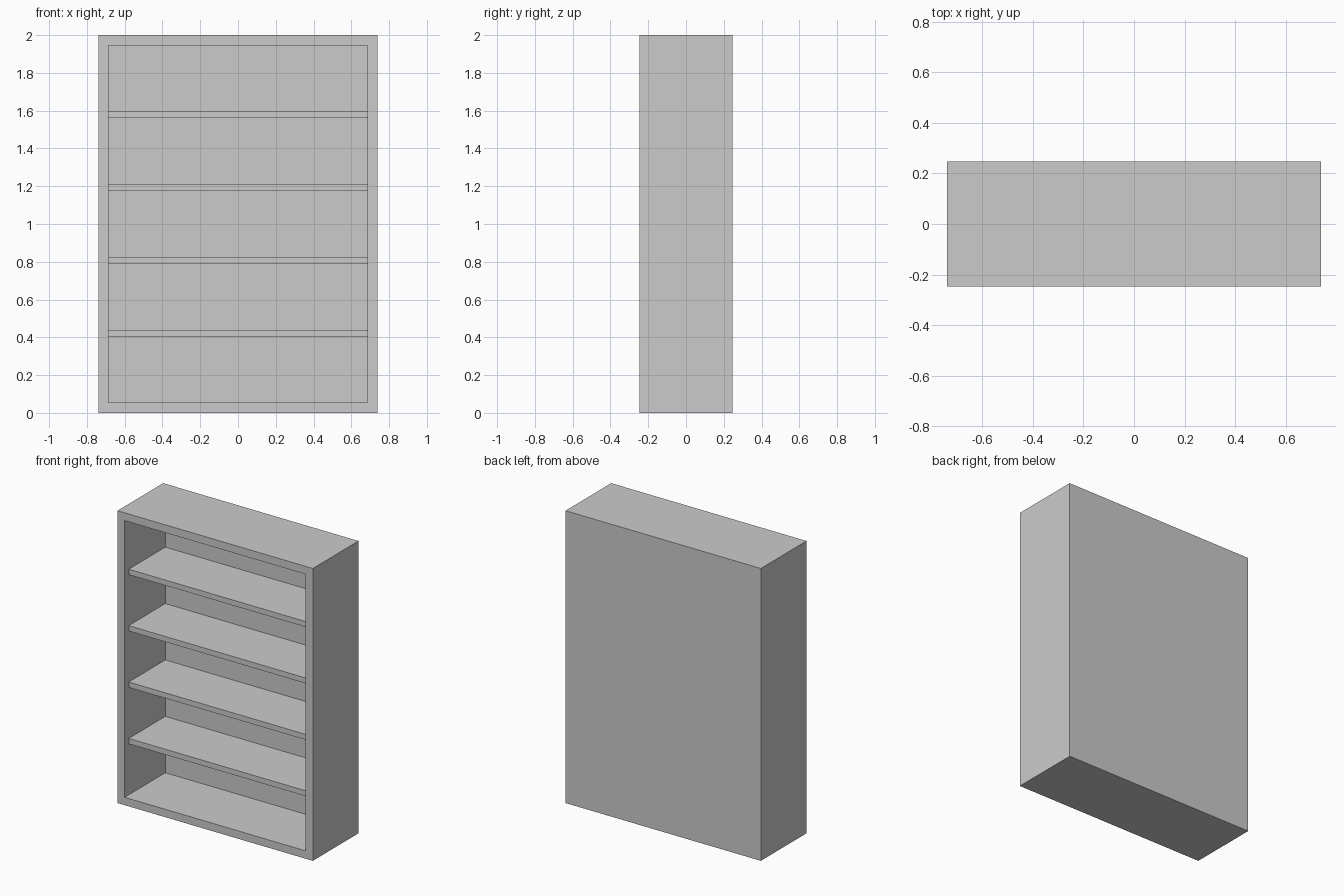
import bpy
import bmesh

if "Cube" in bpy.data.objects:
    bpy.data.objects.remove(bpy.data.objects["Cube"])

W, D, H = 1.478, 0.493, 2.0      # overall size
T = 0.054                        # case wall and back thickness
SHELF_T, RECESS, SHELVES = 0.037, 0.044, 4


def add_object(name, bm):
    mesh = bpy.data.meshes.new(name)
    bm.to_mesh(mesh)
    bm.free()
    obj = bpy.data.objects.new(name, mesh)
    bpy.context.collection.objects.link(obj)
    return obj


def box(size, centre):
    bm = bmesh.new()
    bmesh.ops.create_cube(bm, size=1)
    bmesh.ops.scale(bm, vec=size, verts=bm.verts)
    bmesh.ops.translate(bm, vec=centre, verts=bm.verts)
    bm.normal_update()
    return bm


# Case: a solid block hollowed from the front, leaving walls and a back
bm = box((W, D, H), (0, 0, H / 2))
front = next(f for f in bm.faces if f.normal.y < -0.9)
bmesh.ops.inset_region(bm, faces=[front], thickness=T, use_even_offset=True)
ext = bmesh.ops.extrude_face_region(bm, geom=[front])
verts = [v for v in ext["geom"] if isinstance(v, bmesh.types.BMVert)]
bmesh.ops.translate(bm, vec=(0, D - T, 0), verts=verts)
if front.is_valid:
    bmesh.ops.delete(bm, geom=[front], context='FACES_ONLY')
bmesh.ops.recalc_face_normals(bm, faces=bm.faces)
add_object("bookcase_case", bm)

# Shelves: evenly spaced, set back from the front edge
gap = (H - 2 * T - SHELVES * SHELF_T) / (SHELVES + 1)
y0, y1 = -D / 2 + RECESS, D / 2 - T
for i in range(SHELVES):
    z = T + gap + i * (gap + SHELF_T) + SHELF_T / 2
    add_object(f"shelf_{i + 1}",
               box((W - 2 * T, y1 - y0, SHELF_T), (0, (y0 + y1) / 2, z)))
